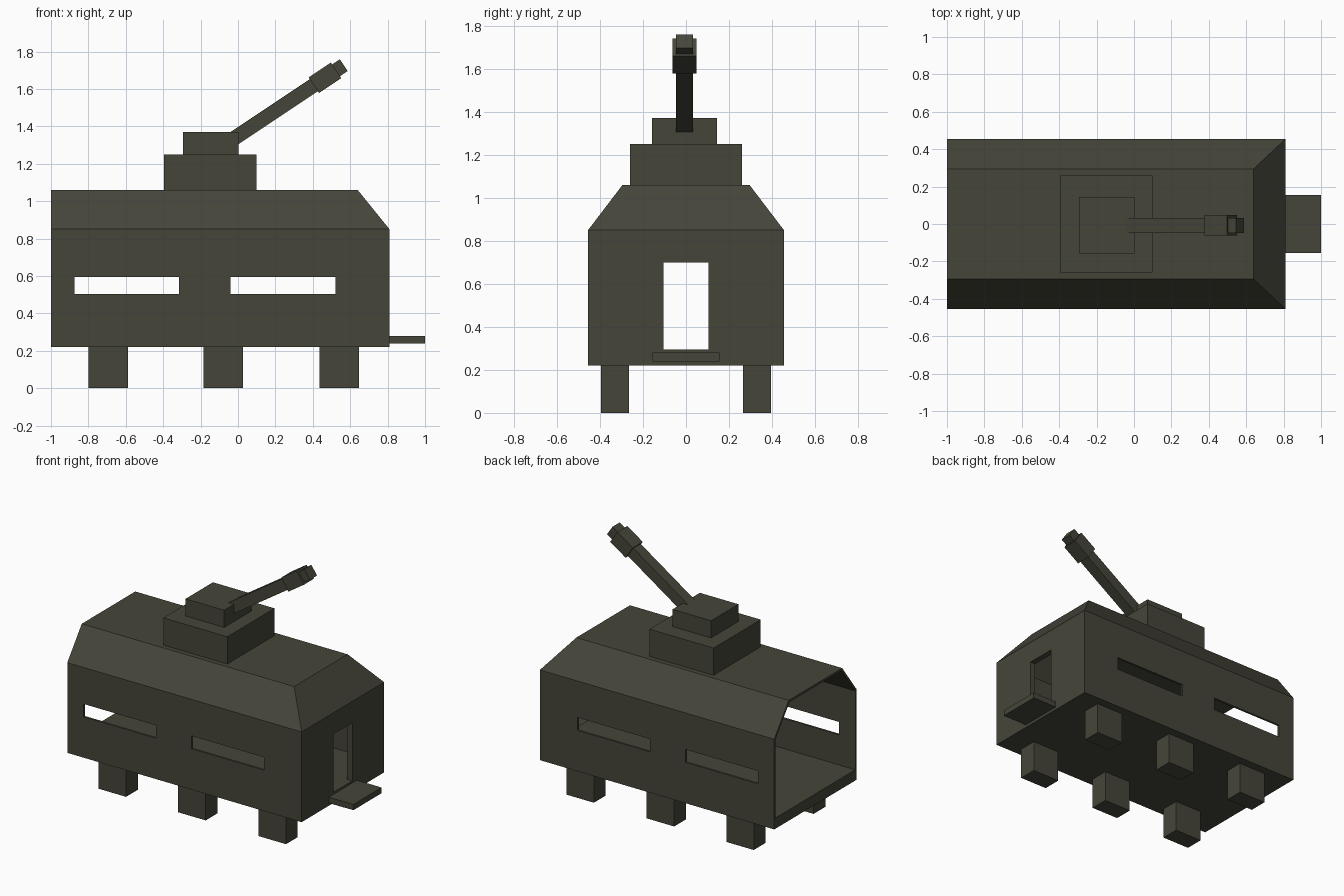
import bpy, bmesh, math
from mathutils import Matrix, Vector

if "Cube" in bpy.data.objects:
    bpy.data.objects.remove(bpy.data.objects["Cube"])

olive = bpy.data.materials.new("dark olive")
olive.diffuse_color = (0.060, 0.060, 0.042, 1)
olive.use_nodes = True
olive.node_tree.nodes["Principled BSDF"].inputs["Base Color"].default_value = olive.diffuse_color


def finish(name, bm):
    bmesh.ops.recalc_face_normals(bm, faces=bm.faces[:])
    me = bpy.data.meshes.new(name)
    bm.to_mesh(me)
    bm.free()
    me.materials.append(olive)
    ob = bpy.data.objects.new(name, me)
    bpy.context.collection.objects.link(ob)
    return ob


def box(name, x, y, z, frame=Matrix.Identity(4)):
    """Box from (min, max) ranges, optionally placed in a tilted frame."""
    bm = bmesh.new()
    bmesh.ops.create_cube(bm, size=1)
    for v in bm.verts:
        v.co = frame @ Vector([(r[0] + r[1]) / 2 + c * (r[1] - r[0])
                               for r, c in zip((x, y, z), v.co)])
    return finish(name, bm)


def shell(name, back, levels):
    """Stack of rectangles (front x, half width, z) joined into a closed body."""
    bm = bmesh.new()
    rings = [[bm.verts.new(p) for p in ((back, -w, z), (f, -w, z), (f, w, z), (back, w, z))]
             for f, w, z in levels]
    for a, b in zip(rings, rings[1:]):
        for i in range(4):
            j = (i + 1) % 4
            bm.faces.new((a[i], a[j], b[j], b[i]))
    bm.faces.new(rings[0])
    bm.faces.new(rings[-1])
    return finish(name, bm)


def cut(target, cutter):
    mod = target.modifiers.new("cut", 'BOOLEAN')
    mod.operation, mod.solver, mod.object = 'DIFFERENCE', 'EXACT', cutter
    bpy.context.view_layer.objects.active = target
    bpy.ops.object.modifier_apply(modifier=mod.name)
    bpy.data.objects.remove(cutter)


# Hull: hollow body with sloped roof edges, open at the rear
hull = shell("hull", -1.0, [(0.81, 0.455, 0.22), (0.81, 0.455, 0.85), (0.64, 0.295, 1.06)])
cut(hull, shell("cavity", -1.2, [(0.77, 0.44, 0.295), (0.77, 0.44, 0.845), (0.61, 0.287, 1.045)]))

# Side window slits and front doorway
for x0 in (-0.875, -0.04):
    cut(hull, box("window_cutter", (x0, x0 + 0.56), (-0.6, 0.6), (0.505, 0.595)))
cut(hull, box("door_cutter", (0.7, 0.9), (-0.105, 0.105), (0.295, 0.70)))

# Door step
box("door_step", (0.80, 1.0), (-0.155, 0.155), (0.24, 0.28))

# Six feet
for x0 in (-0.80, -0.185, 0.435):
    for side in (-1, 1):
        box("foot", (x0, x0 + 0.212), sorted((side * 0.265, side * 0.395)), (0, 0.225))

# Two-step turret
box("turret_base", (-0.395, 0.10), (-0.26, 0.26), (1.055, 1.25))
box("turret_top", (-0.295, 0.003), (-0.157, 0.145), (1.245, 1.37))

# Raised gun: barrel, sleeve and muzzle along a tilted axis
gun = Matrix.Translation((0, -0.007, 1.35)) @ Matrix.Rotation(-math.radians(33.7), 4, 'Y')
box("gun_barrel", (-0.03, 0.50), (-0.04, 0.04), (-0.039, 0.039), gun)
box("gun_sleeve", (0.487, 0.63), (-0.055, 0.055), (-0.05, 0.05), gun)
box("gun_muzzle", (0.62, 0.68), (-0.04, 0.04), (-0.038, 0.038), gun)
